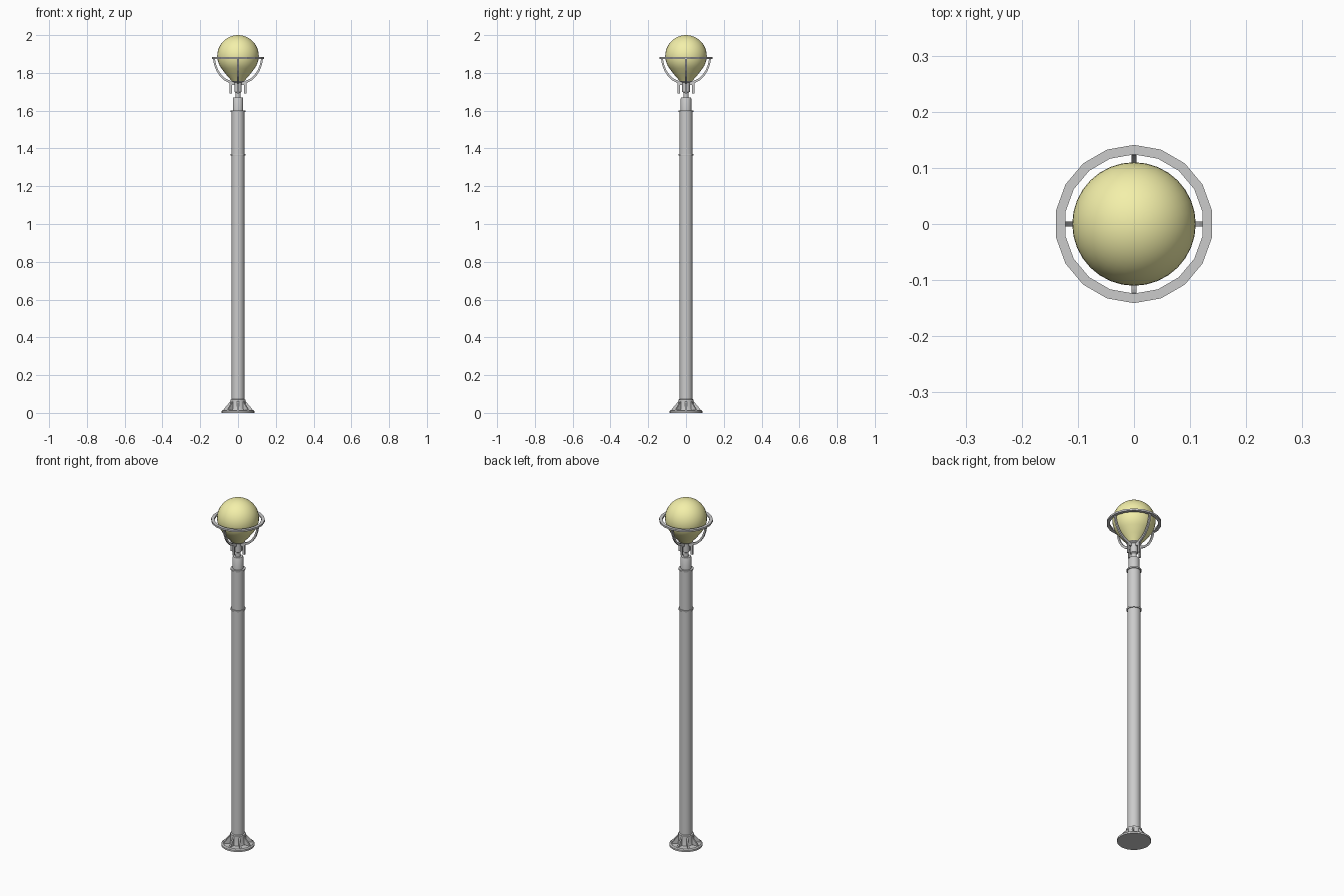
import bpy, bmesh, math
from mathutils import Matrix, Vector

if "Cube" in bpy.data.objects:
    bpy.data.objects.remove(bpy.data.objects["Cube"])


def finish(name, bm, smooth=True, mat=None):
    bmesh.ops.recalc_face_normals(bm, faces=bm.faces)
    me = bpy.data.meshes.new(name)
    bm.to_mesh(me)
    bm.free()
    ob = bpy.data.objects.new(name, me)
    bpy.context.collection.objects.link(ob)
    if mat:
        me.materials.append(mat)
    if smooth:
        bpy.ops.object.select_all(action='DESELECT')
        ob.select_set(True)
        bpy.context.view_layer.objects.active = ob
        bpy.ops.object.shade_smooth_by_angle(angle=math.radians(35))
    return ob


def lathe(name, profile, sides=18, closed=False, mat=None, smooth=True):
    """Revolve (radius, z) points around the z axis; one vertex faces +y."""
    bm = bmesh.new()
    rings = []
    for r, z in profile:
        if r < 1e-6:
            rings.append([bm.verts.new((0, 0, z))] * sides)
        else:
            rings.append([bm.verts.new((r * math.sin(2 * math.pi * i / sides),
                                        r * math.cos(2 * math.pi * i / sides), z))
                          for i in range(sides)])
    pairs = list(zip(rings, rings[1:]))
    if closed:
        pairs.append((rings[-1], rings[0]))
    for a, b in pairs:
        for i in range(sides):
            j = (i + 1) % sides
            bm.faces.new(list(dict.fromkeys((a[i], a[j], b[j], b[i]))))
    return finish(name, bm, smooth, mat)


def strip(name, outer, inner, width, angle):
    """Flat bar between two (radius, z) paths, turned around the z axis."""
    bm = bmesh.new()
    rot = Matrix.Rotation(angle, 3, 'Z')
    rows = []
    for o, i in zip(outer, inner):
        rows.append([bm.verts.new(rot @ Vector((p[0], y, p[1])))
                     for p, y in ((o, -width / 2), (o, width / 2),
                                  (i, width / 2), (i, -width / 2))])
    for a, b in zip(rows, rows[1:]):
        for k in range(4):
            bm.faces.new((a[k], a[(k + 1) % 4], b[(k + 1) % 4], b[k]))
    bm.faces.new(rows[0])
    bm.faces.new(rows[-1])
    return finish(name, bm, False)


# base plate and collar
lathe("base_plate", [(0, 0), (0.087, 0), (0.087, 0.01), (0.08, 0.015), (0, 0.015)], 24)
lathe("base_collar", [(0, 0.01), (0.046, 0.01), (0.041, 0.03), (0.041, 0.07),
                      (0.034, 0.073), (0, 0.073)])

# base gussets
for k in range(8):
    strip("base_gusset_%d" % k, [(0.079, 0.012), (0.074, 0.022), (0.04, 0.062)],
          [(0.03, 0.012), (0.03, 0.022), (0.03, 0.062)], 0.008, k * math.pi / 4)

# pole with upper sleeve and neck
lathe("pole", [(0, 0.05), (0.034, 0.05), (0.034, 1.37), (0.034, 1.6), (0, 1.6)])
lathe("neck", [(0, 1.59), (0.028, 1.59), (0.028, 1.665), (0.025, 1.67), (0, 1.67)])
for name, z in (("lower_band", 1.367), ("upper_band", 1.598)):
    lathe(name, [(0.025, z - 0.004), (0.039, z - 0.004), (0.04, z),
                 (0.039, z + 0.004), (0.025, z + 0.004)], closed=True)

# stem and hub under the globe
lathe("stem", [(0, 1.66), (0.014, 1.66), (0.014, 1.695), (0.02, 1.70),
               (0.02, 1.75), (0.038, 1.758), (0, 1.758)])

# cradle arms
outer = [(0.044, 1.69), (0.044, 1.745), (0.072, 1.76), (0.096, 1.782),
         (0.115, 1.812), (0.127, 1.845), (0.133, 1.88)]
inner = [(0.033, 1.69), (0.033, 1.755), (0.066, 1.77), (0.088, 1.79),
         (0.106, 1.817), (0.117, 1.847), (0.123, 1.88)]
for k in range(4):
    strip("cradle_arm_%d" % k, outer, inner, 0.009, k * math.pi / 2)
    strip("arm_bracket_%d" % k, [(0.036, 1.735), (0.036, 1.755)],
          [(0.01, 1.735), (0.01, 1.755)], 0.009, k * math.pi / 2)

# cradle ring
lathe("cradle_ring", [(0.124, 1.874), (0.141, 1.874), (0.141, 1.884), (0.124, 1.884)],
      18, closed=True, smooth=False)

# globe, round above and tapering to its seat
glass = bpy.data.materials.new("globe_yellow")
glass.diffuse_color = (0.9, 0.87, 0.4, 1)
glass.use_nodes = True
glass.node_tree.nodes["Principled BSDF"].inputs["Base Color"].default_value = glass.diffuse_color
profile = [(0.11 * math.sin(math.pi * i / 24), 1.89 + 0.11 * math.cos(math.pi * i / 24))
           for i in range(18)]
profile += [(0.062, 1.79), (0.04, 1.765), (0.034, 1.756), (0, 1.756)]
lathe("globe", profile, 32, mat=glass)
